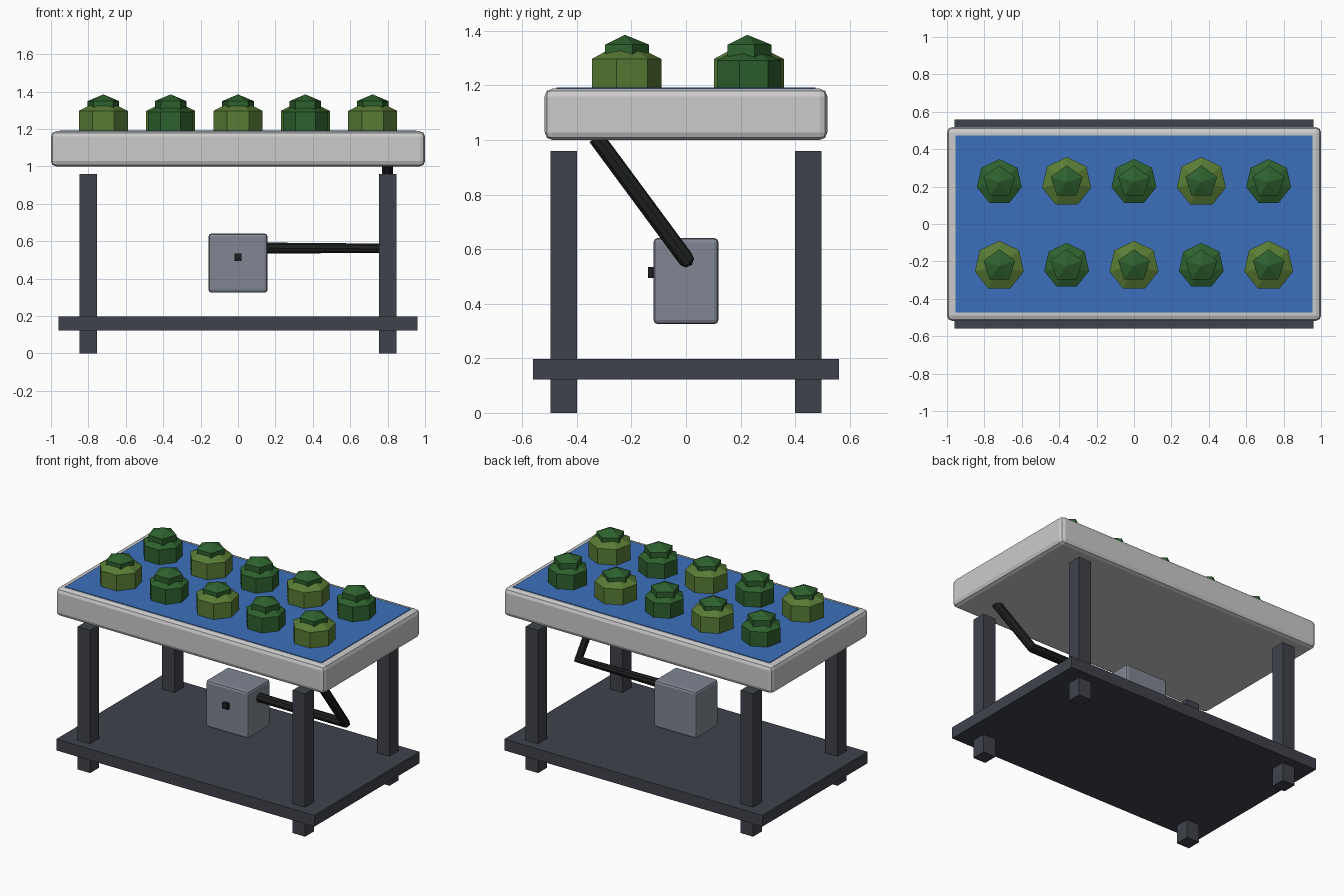
import bpy
from mathutils import Matrix

if "Cube" in bpy.data.objects:
    bpy.data.objects.remove(bpy.data.objects["Cube"])


def mat(name, rgb):
    m = bpy.data.materials.new(name)
    m.diffuse_color = (*rgb, 1)
    m.use_nodes = True
    m.node_tree.nodes["Principled BSDF"].inputs["Base Color"].default_value = m.diffuse_color
    return m


FRAME = mat("dark_frame", (0.05, 0.055, 0.07))
TRAY = mat("pale_grey", (0.6, 0.6, 0.62))
WATER = mat("blue", (0.045, 0.16, 0.5))
BOX = mat("blue_grey", (0.22, 0.24, 0.29))
BLACK = mat("black", (0.012, 0.013, 0.013))
LIGHT = mat("light_green", (0.1, 0.2, 0.035))
DARK = mat("dark_green", (0.027, 0.12, 0.027))


def box(name, x, y, z, material, bevel=0):
    """Box from (min, max) ranges, optionally with rounded edges."""
    bpy.ops.mesh.primitive_cube_add(size=1)
    ob = bpy.context.object
    ob.name = name
    size = [r[1] - r[0] for r in (x, y, z)]
    mid = [(r[0] + r[1]) / 2 for r in (x, y, z)]
    ob.data.transform(Matrix.Diagonal((*size, 1)))
    ob.location = mid
    ob.data.materials.append(material)
    if bevel:
        b = ob.modifiers.new("rounded_edges", 'BEVEL')
        b.width = bevel
        b.segments = 2
    return ob


def blob(name, sides, radius, height, loc, material):
    """Squashed low-poly sphere: straight sides with a pointed cap."""
    bpy.ops.mesh.primitive_uv_sphere_add(segments=sides, ring_count=3, radius=1, location=loc)
    ob = bpy.context.object
    ob.name = name
    ob.data.transform(Matrix.Diagonal((radius, radius, height, 1)))
    ob.data.materials.append(material)


# Stand: four legs and a lower shelf
for sx, side in ((-1, "left"), (1, "right")):
    for sy, end in ((-1, "front"), (1, "back")):
        cx, cy = 0.8 * sx, 0.448 * sy
        box(f"{end}_{side}_leg", (cx - 0.047, cx + 0.047), (cy - 0.048, cy + 0.048),
            (0, 0.96), FRAME)
box("shelf", (-0.96, 0.96), (-0.56, 0.56), (0.122, 0.198), FRAME)

# Tray and its water surface
box("tray", (-1, 1), (-0.518, 0.518), (1.0, 1.188), TRAY, 0.028)
box("water", (-0.955, 0.955), (-0.474, 0.474), (1.15, 1.192), WATER)

# Pump box with a small front knob
box("pump_box", (-0.158, 0.158), (-0.119, 0.119), (0.325, 0.641), BOX, 0.016)
box("pump_knob", (-0.02, 0.02), (-0.14, -0.1), (0.495, 0.535), BLACK)

# Pipe from the pump up into the tray
curve = bpy.data.curves.new("pipe", 'CURVE')
curve.dimensions = '3D'
curve.bevel_depth = 0.03
curve.bevel_resolution = 2
curve.use_fill_caps = True
path = [(0.12, 0, 0.563), (0.8, 0, 0.563), (0.8, -0.33, 1.01)]
spline = curve.splines.new('POLY')
spline.points.add(len(path) - 1)
for p, co in zip(spline.points, path):
    p.co = (*co, 1)
spline.use_smooth = False
curve.materials.append(BLACK)
bpy.context.collection.objects.link(bpy.data.objects.new("pipe", curve))

# Two rows of plants, alternating light and dark
for row, y in enumerate((-0.224, 0.224)):
    for i in range(5):
        x = -0.72 + 0.36 * i
        light = (i + row) % 2 == 0
        r = 0.155 if light else 0.142
        blob(f"plant_leaves_{row}_{i}", 7, r, r * 0.85, (x, y, 1.231), LIGHT if light else DARK)
        blob(f"plant_top_{row}_{i}", 5, 0.103, 0.072, (x, y, 1.313), DARK)
